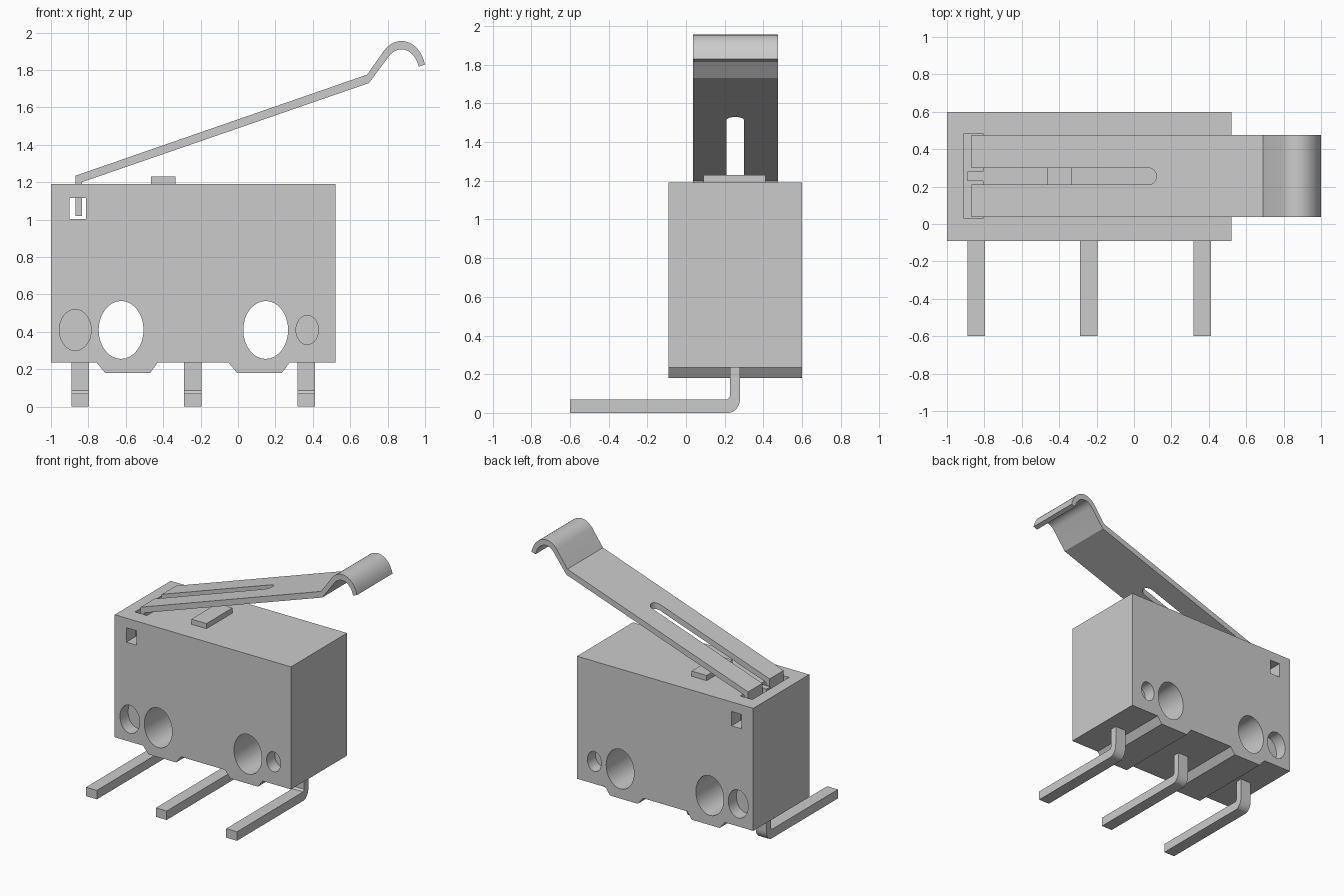
import bpy, bmesh
from math import cos, sin, radians, pi

cube = bpy.data.objects.get("Cube")
if cube:
    bpy.data.objects.remove(cube, do_unlink=True)

grey = bpy.data.materials.new("plain grey")
grey.use_nodes = True
colour = (0.6, 0.6, 0.6, 1)
grey.diffuse_color = colour
grey.node_tree.nodes["Principled BSDF"].inputs["Base Color"].default_value = colour


def prism(name, outline, low, high, axis="y"):
    """Extrude an outline: (x, z) points along y, or (y, z) along x, or (x, y) along z."""
    place = {"y": lambda p, d: (p[0], d, p[1]),
             "x": lambda p, d: (d, p[0], p[1]),
             "z": lambda p, d: (p[0], p[1], d)}[axis]
    bm = bmesh.new()
    a = [bm.verts.new(place(p, low)) for p in outline]
    b = [bm.verts.new(place(p, high)) for p in outline]
    bm.faces.new(a)
    bm.faces.new(b)
    for i in range(len(a)):
        j = (i + 1) % len(a)
        bm.faces.new((a[i], a[j], b[j], b[i]))
    bmesh.ops.recalc_face_normals(bm, faces=bm.faces)
    mesh = bpy.data.meshes.new(name)
    bm.to_mesh(mesh)
    bm.free()
    mesh.materials.append(grey)
    obj = bpy.data.objects.new(name, mesh)
    bpy.context.collection.objects.link(obj)
    return obj


def rect(x0, x1, z0, z1):
    return [(x0, z0), (x1, z0), (x1, z1), (x0, z1)]


def arc(cx, cz, rx, rz, start, end, steps):
    angles = [radians(start + (end - start) * i / steps) for i in range(steps + 1)]
    return [(cx + rx * cos(t), cz + rz * sin(t)) for t in angles]


def select(obj):
    bpy.ops.object.select_all(action="DESELECT")
    obj.select_set(True)
    bpy.context.view_layer.objects.active = obj


def cut(obj, cutters):
    select(obj)
    for cutter in cutters:
        cutter.hide_render = True
        mod = obj.modifiers.new("cut", "BOOLEAN")
        mod.operation, mod.solver, mod.object = "DIFFERENCE", "EXACT", cutter
        bpy.ops.object.modifier_apply(modifier=mod.name)
        bpy.data.objects.remove(cutter, do_unlink=True)


def smooth(obj):
    select(obj)
    bpy.ops.object.shade_smooth_by_angle(angle=radians(30))


FRONT, BACK, BASE, TOP = -0.09, 0.6, 0.235, 1.19

# Housing, with two bevelled feet along its lower edge
outline = [(-1, TOP), (-1, BASE)]
for x in (-0.755, -0.05):
    outline += [(x, BASE), (x + 0.045, 0.18), (x + 0.285, 0.18), (x + 0.325, BASE)]
outline += [(0.52, BASE), (0.52, TOP)]
housing = prism("housing", outline, FRONT, BACK)

# Mounting holes, shallow round recesses, side window and lever slot
cutters = []
for x in (-0.625, 0.148):
    cutters.append(prism("hole", arc(x, 0.41, 0.12, 0.155, 0, 348.75, 31), -1, 1))
for x, rx, rz in ((-0.87, 0.085, 0.11), (0.37, 0.06, 0.078)):
    ring = arc(x, 0.41, rx, rz, 0, 348.75, 31)
    cutters.append(prism("recess", ring, -1, FRONT + 0.1))
    cutters.append(prism("recess", ring, BACK - 0.1, 1))
cutters.append(prism("window", rect(-0.9, -0.812, 1.003, 1.115), -1, 1))
cutters.append(prism("slot", rect(-0.91, -0.806, 1.003, 1.3), 0.03, 0.483))
cut(housing, cutters)
smooth(housing)

# Small bridge across the lever slot
prism("slot_bridge", rect(-0.89, -0.8, 1.115, TOP - 0.002), 0.23, 0.28)

# Plunger
prism("plunger", rect(-0.465, -0.335, 1.1, 1.23), 0.09, 0.41)

# Bent lever with a rolled tip and a tang that drops into the housing
upper = [(-0.868, 1.02), (-0.868, 1.235), (0.69, 1.775)]
upper += arc(0.874, 1.785, 0.13, 0.17, 135, 15, 16)
lower = arc(0.874, 1.785, 0.095, 0.125, 15, 135, 16)
lower += [(0.7, 1.73), (-0.835, 1.2), (-0.835, 1.02)]
lever = prism("lever", upper + lower, 0.037, 0.475)

# Long slot in the lever, open at the hinge and round at the far end
slot = [(-1.2, 0.3), (-1.2, 0.21)] + arc(0.075, 0.255, 0.045, 0.045, -90, 90, 12)
cut(lever, [prism("lever_slot", slot, 0.5, 2.2, "z")])
smooth(lever)

# Three terminals, bent forward at the bottom
bend = arc(0.22, 0.08, 0.06, 0.08, 0, -90, 8)
pin = [(0.227, 0.3), (0.28, 0.3)] + bend + [(-0.6, 0), (-0.6, 0.07), (0.215, 0.07), (0.227, 0.085)]
for name, x in (("left_end", 0.318), ("middle", -0.288), ("right_end", -0.89)):
    smooth(prism(name + "_terminal", pin, x, x + 0.093, "x"))
